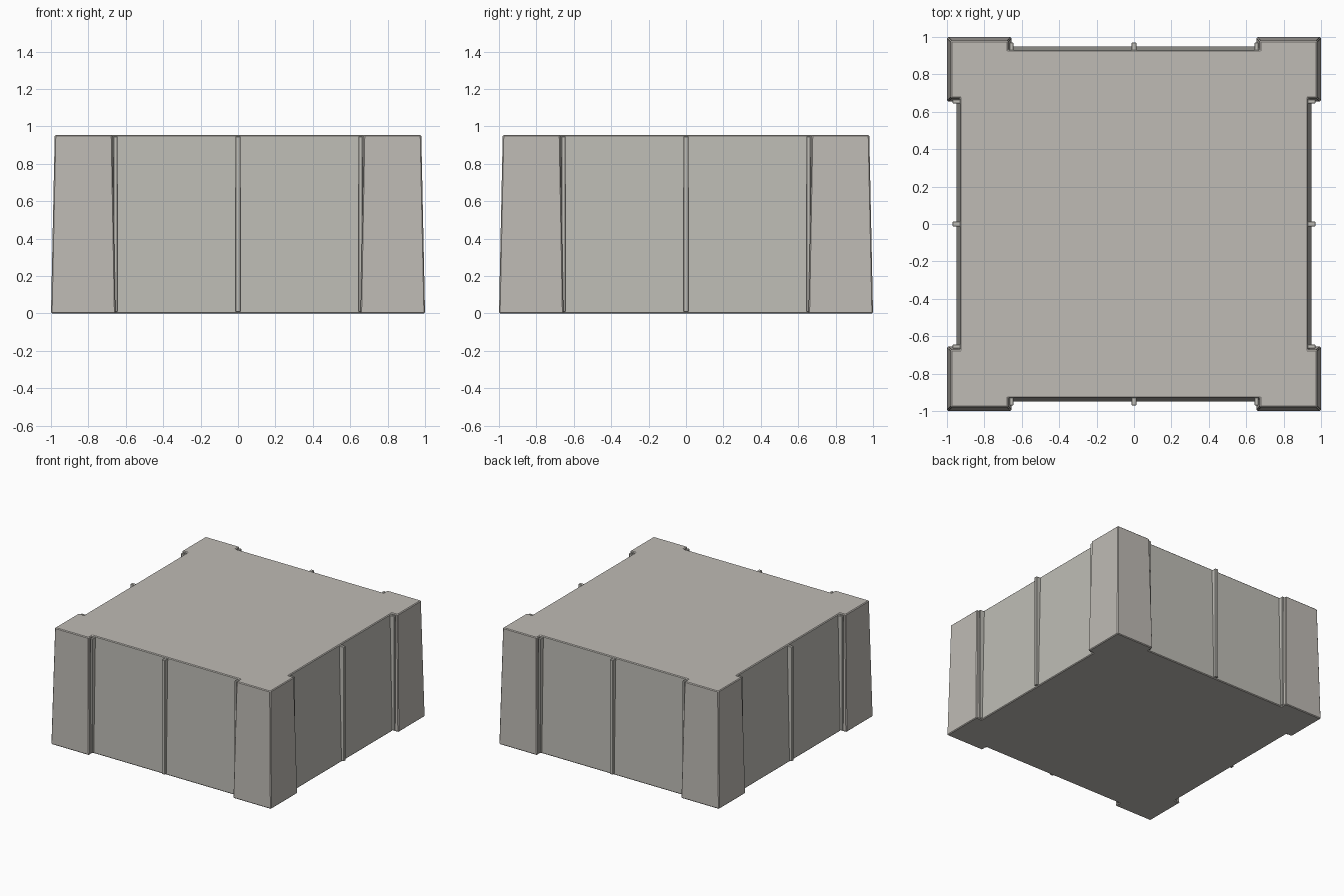
import bpy, bmesh
from math import radians
from mathutils import Matrix, Vector

if "Cube" in bpy.data.objects:
    bpy.data.objects.remove(bpy.data.objects["Cube"], do_unlink=True)

HEIGHT = 0.955


def material(name, color):
    m = bpy.data.materials.new(name)
    m.use_nodes = True
    m.diffuse_color = color
    m.node_tree.nodes["Principled BSDF"].inputs["Base Color"].default_value = color
    return m


warm = material("warm grey", (0.52, 0.495, 0.46, 1))
cool = material("cool grey", (0.52, 0.51, 0.47, 1))


def finish(bm, name, mats, bevel):
    bmesh.ops.recalc_face_normals(bm, faces=bm.faces[:])
    mesh = bpy.data.meshes.new(name)
    bm.to_mesh(mesh)
    bm.free()
    for m in mats:
        mesh.materials.append(m)
    ob = bpy.data.objects.new(name, mesh)
    bpy.context.collection.objects.link(ob)
    mod = ob.modifiers.new("edge_bevel", "BEVEL")
    mod.width = bevel
    mod.segments = 1
    mod.limit_method = "ANGLE"
    return ob


def outline(bm, outer, recess, inner, z):
    """Square ring with a shallow recess between the corner posts on each side."""
    side = [(-outer, -outer), (-inner, -outer), (-inner, -recess),
            (inner, -recess), (inner, -outer)]
    ring = []
    for k in range(4):
        turn = Matrix.Rotation(radians(90 * k), 3, "Z")
        ring += [bm.verts.new(turn @ Vector((x, y, z))) for x, y in side]
    return ring


# Tapered block with four corner posts and recessed side panels
bm = bmesh.new()
low = outline(bm, 1.0, 0.95, 0.655, 0)
high = outline(bm, 0.98, 0.93, 0.672, HEIGHT)
bm.faces.new(low)
bm.faces.new(high)
for i in range(len(low)):
    j = (i + 1) % len(low)
    face = bm.faces.new((low[i], low[j], high[j], high[i]))
    if i % 5 == 2:
        face.material_index = 1
finish(bm, "block_body", (warm, cool), 0.006)

# Upright ribs: one in the middle and one beside each post, on every side
for k, side in enumerate(("front", "left", "back", "right")):
    turn = Matrix.Rotation(radians(90 * k), 4, "Z")
    for label, x, width in (("start", -0.655, 0.02), ("middle", 0, 0.026), ("end", 0.655, 0.02)):
        bm = bmesh.new()
        place = Matrix.Translation((x, -0.94, HEIGHT / 2)) @ Matrix.Diagonal((width, 0.06, 0.94, 1))
        bmesh.ops.create_cube(bm, size=1, matrix=turn @ place)
        finish(bm, f"{side}_{label}_rib", (cool,), 0.003)
